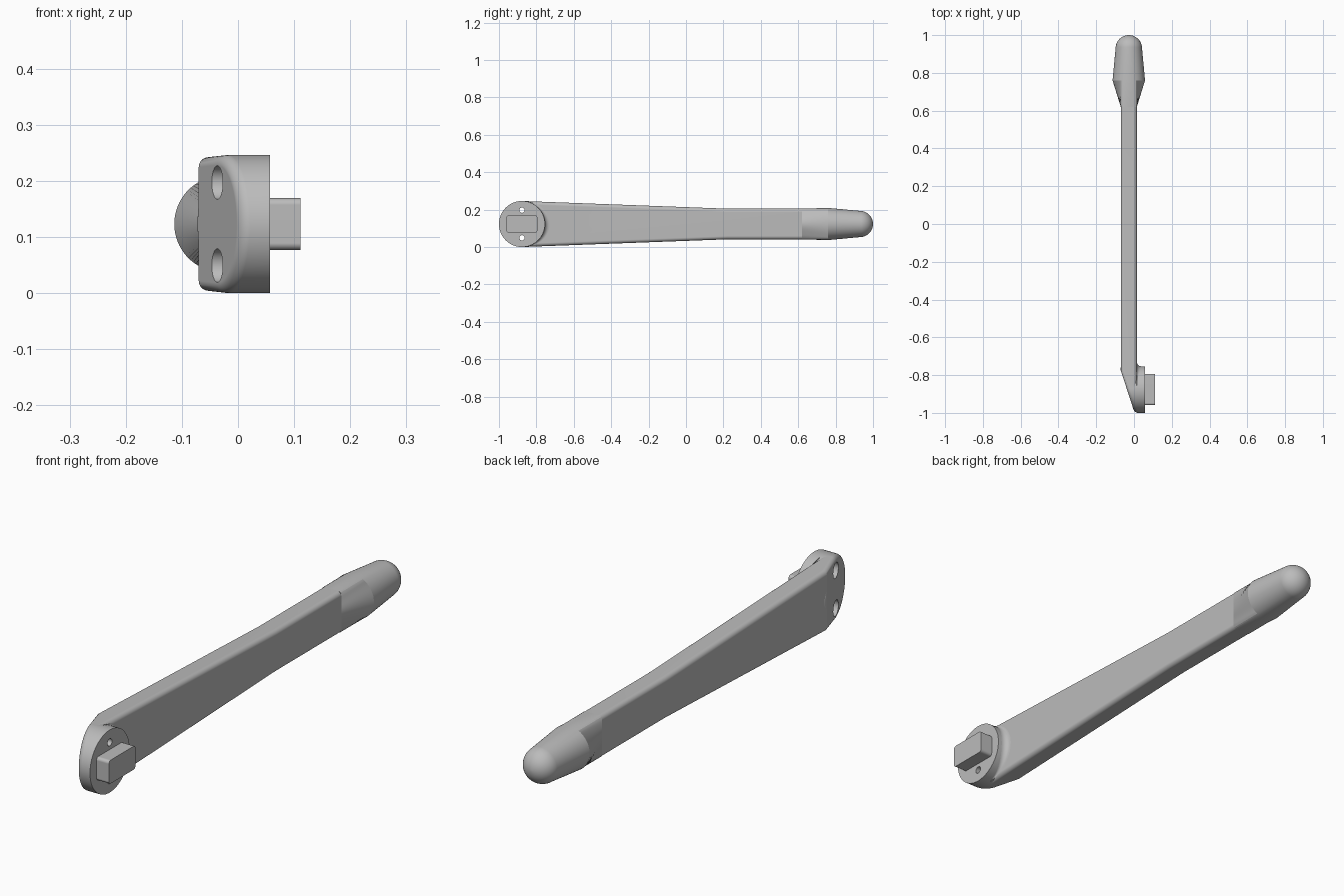
import bpy, bmesh
from math import sin, cos, pi, radians
from mathutils import Vector

cube = bpy.data.objects.get("Cube")
if cube:
    bpy.data.objects.remove(cube, do_unlink=True)

MID = 0.123        # height of the long axis, also the radius of the head
HEAD_Y = -0.877    # centre of the round head
LEFT, RIGHT = -0.07, 0.015   # flat sides of the arm

grey = bpy.data.materials.new("satin grey")
grey.use_nodes = True
grey.diffuse_color = (0.5, 0.5, 0.5, 1)
grey.node_tree.nodes["Principled BSDF"].inputs["Base Color"].default_value = (0.5, 0.5, 0.5, 1)


def loft(rings):
    """Closed bmesh skinned through rings of equal point count."""
    bm = bmesh.new()
    rows = [[bm.verts.new(p) for p in ring] for ring in rings]
    n = len(rows[0])
    for a, b in zip(rows, rows[1:]):
        for i in range(n):
            bm.faces.new((a[i], a[(i + 1) % n], b[(i + 1) % n], b[i]))
    bm.faces.new(rows[0])
    bm.faces.new(rows[-1])
    bmesh.ops.recalc_face_normals(bm, faces=bm.faces)
    return bm


def prism(outline, x0, x1):
    """Side outline of (y, z) points extruded across x."""
    return loft([[(x, y, z) for y, z in outline] for x in (x0, x1)])


def circle(y, z, r, n=64):
    return [(y + r * cos(2 * pi * i / n), z + r * sin(2 * pi * i / n)) for i in range(n)]


def make(name, bm):
    mesh = bpy.data.meshes.new(name)
    bm.to_mesh(mesh)
    bm.free()
    mesh.materials.append(grey)
    obj = bpy.data.objects.new(name, mesh)
    bpy.context.collection.objects.link(obj)
    return obj


def select(obj):
    bpy.ops.object.select_all(action='DESELECT')
    obj.select_set(True)
    bpy.context.view_layer.objects.active = obj


def smooth(obj, angle=14):
    select(obj)
    bpy.ops.object.shade_smooth_by_angle(angle=radians(angle))
    mod = obj.modifiers.new("even shading", 'WEIGHTED_NORMAL')
    mod.keep_sharp = True


def slant_cut(bm):
    """Slice off the sloping front face."""
    a, b = Vector((LEFT, -0.775, 0)), Vector((0.003, -1, 0))
    d = b - a
    geom = bm.verts[:] + bm.edges[:] + bm.faces[:]
    cut = bmesh.ops.bisect_plane(bm, geom=geom, plane_co=a,
                                 plane_no=(d.y, -d.x, 0), clear_outer=True)
    edges = [e for e in cut["geom_cut"] if isinstance(e, bmesh.types.BMEdge)]
    bmesh.ops.contextual_create(bm, geom=edges)
    bmesh.ops.recalc_face_normals(bm, faces=bm.faces)


def round_edges(bm, keep_sharp, r=0.018):
    edges = [e for e in bm.edges if e.calc_face_angle(0) > 0.5
             and not all(keep_sharp(v.co) for v in e.verts)]
    bmesh.ops.bevel(bm, geom=edges, offset=r, segments=8, profile=0.5, affect='EDGES')


# Round head with a slanted front face
bm = prism(circle(HEAD_Y, MID, MID, 72), -0.2, 0.057)
slant_cut(bm)
round_edges(bm, lambda p: p.x > 0.05)
head = make("head", bm)

# Tapered arm
END = 0.62
bm = prism([(HEAD_Y, 0), (0.22, 0.041), (END, 0.041),
            (END, 0.205), (0.22, 0.205), (HEAD_Y, 2 * MID)], LEFT, RIGHT)
slant_cut(bm)
round_edges(bm, lambda p: p.y < HEAD_Y + 0.001 or p.y > END - 0.001)
arm = make("arm", bm)

# Stepped screw holes
for z in (MID - 0.074, MID + 0.074):
    for r, x0, x1 in ((0.03, -0.2, 0.025), (0.014, -0.1, 0.1)):
        cutter = make("hole_cutter", prism(circle(HEAD_Y, z, r, 32), x0, x1))
        cutter.hide_render = True
        for part in (head, arm):
            mod = part.modifiers.new("hole", 'BOOLEAN')
            mod.operation = 'DIFFERENCE'
            mod.solver = 'EXACT'
            mod.object = cutter
            select(part)
            bpy.ops.object.modifier_apply(modifier=mod.name)
        bpy.data.objects.remove(cutter, do_unlink=True)
smooth(head)
smooth(arm)

# Concave fillet where the head meets the arm
rings = []
for i in range(33):
    a = radians(-80 + 5 * i)
    w = 0.025 * cos(a) ** 2
    profile = [(0.115, 0.01)] + [
        (MID + w * (1 - sin(t)), RIGHT + w * (1 - cos(t)))
        for t in (pi / 2 * k / 8 for k in range(9))]
    rings.append([(x, HEAD_Y + r * cos(a), MID + r * sin(a)) for r, x in profile])
smooth(make("head_fillet", loft(rings)), 30)

# Rectangular spindle
bm = bmesh.new()
bmesh.ops.create_cube(bm, size=1)
for v in bm.verts:
    v.co = (0.08 + v.co.x * 0.062, HEAD_Y + v.co.y * 0.165, MID + v.co.z * 0.092)
corners = [e for e in bm.edges if abs(e.verts[0].co.x - e.verts[1].co.x) > 0.01]
bmesh.ops.bevel(bm, geom=corners, offset=0.012, segments=8, profile=0.5, affect='EDGES')
smooth(make("spindle", bm))


# Rounded grip, blending from the arm section into a circle
def section(y, w, h, n=2):
    pts = []
    for i in range(96):
        c, s = cos(2 * pi * i / 96), sin(2 * pi * i / 96)
        r = (abs(c / w) ** n + abs(s / h) ** n) ** (-1 / n)
        pts.append(((LEFT + RIGHT) / 2 + r * c, y, MID + r * s))
    return pts


rings = [section(END, 0.0425, 0.082, 9), section(0.76, 0.086, 0.086)]
for k in range(16):
    t = pi / 2 * k / 16
    r = 0.07 * cos(t)
    rings.append(section(0.93 + 0.07 * sin(t), r, r))
rings.append(section(1, 0.001, 0.001))
smooth(make("grip", loft(rings)))
